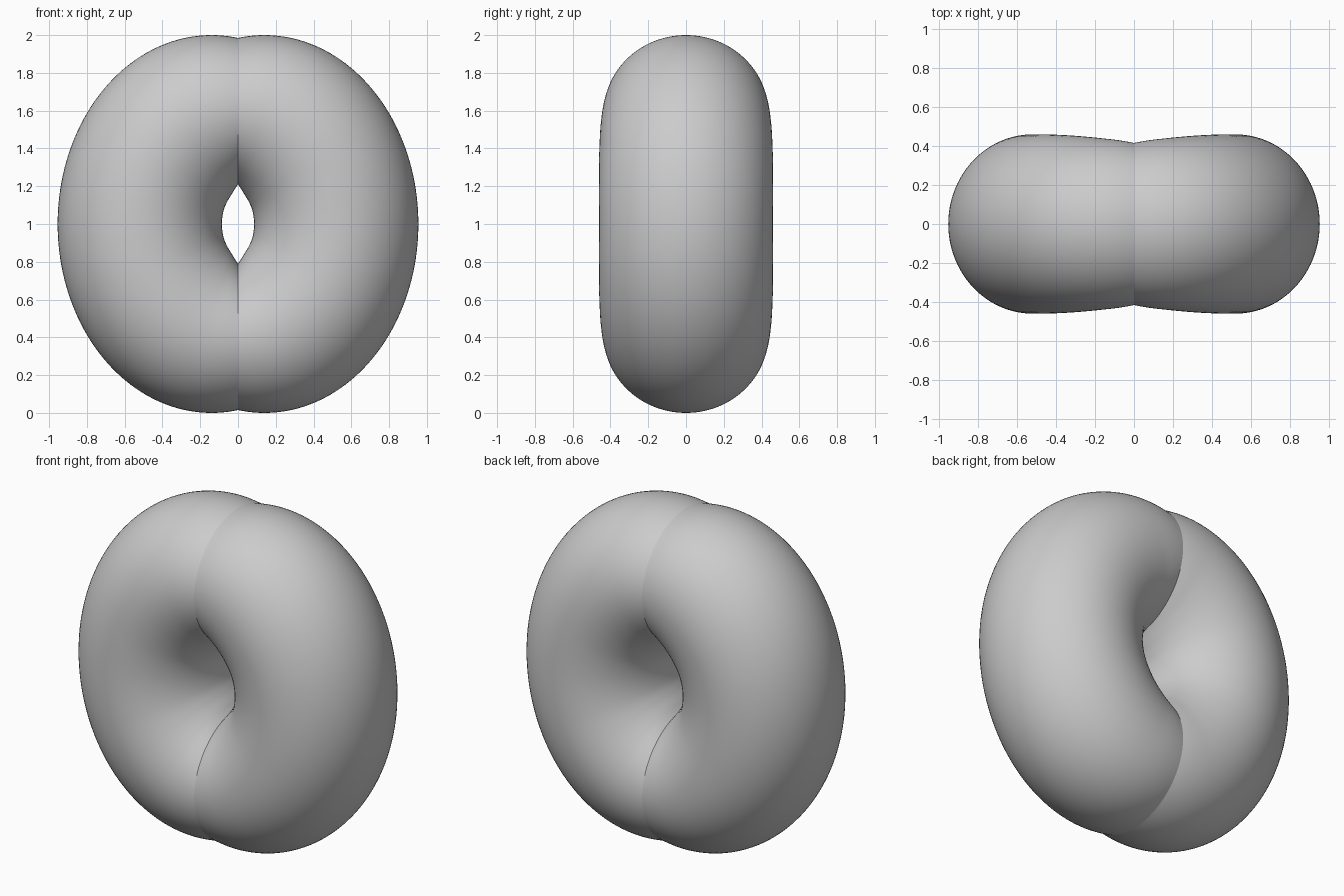
import bpy, bmesh, math

if "Cube" in bpy.data.objects:
    bpy.data.objects.remove(bpy.data.objects["Cube"])

# Upper-half stations: angle on the outer ellipse, inner edge x, inner edge height above centre, half depth
KEYS = [(0, .085, 0, .461), (25, .078, .065, .461), (50, .057, .118, .457),
        (75, .027, .168, .443), (98, -.003, .215, .419), (125, -.075, .31, .36)]
flip = [(-a, x, -z, b) for a, x, z, b in KEYS[:0:-1]]
keys = flip + KEYS
STEPS, SIDES = 12, 96


def catmull(p0, p1, p2, p3, t):
    return [0.5 * (2 * b + (c - a) * t + (2 * a - 5 * b + 4 * c - d) * t * t
                   + (3 * b - a - 3 * c + d) * t ** 3)
            for a, b, c, d in zip(p0, p1, p2, p3)]


# Smoothly interpolated stations along the bent lobe
stations = []
for i in range(len(keys) - 1):
    p0, p3 = keys[max(i - 1, 0)], keys[min(i + 2, len(keys) - 1)]
    for s in range(STEPS):
        stations.append(catmull(p0, keys[i], keys[i + 1], p3, s / STEPS))
stations.append(keys[-1])

# Loft oval sections between the outer and inner edges
bm = bmesh.new()
rings = []
for ang, xi, zi, depth in stations:
    a = math.radians(ang)
    xo, zo = .14 + .815 * math.cos(a), math.sin(a)
    cx, cz, hx, hz = (xo + xi) / 2, (zo + zi) / 2, (xo - xi) / 2, (zo - zi) / 2
    ring = []
    for k in range(SIDES):
        u = 2 * math.pi * k / SIDES
        c = math.cos(u)
        ring.append(bm.verts.new((cx + hx * c, depth * math.sin(u), 1 + cz + hz * c)))
    rings.append(ring)
for r, q in zip(rings, rings[1:]):
    for k in range(SIDES):
        n = (k + 1) % SIDES
        bm.faces.new((r[k], r[n], q[n], q[k]))

# Trim at the centre plane where the two lobes meet
bmesh.ops.bisect_plane(bm, geom=bm.verts[:] + bm.edges[:] + bm.faces[:], dist=1e-5,
                       plane_co=(0, 0, 0), plane_no=(-1, 0, 0), clear_outer=True)
bmesh.ops.recalc_face_normals(bm, faces=bm.faces[:])
if sum(f.normal.dot(f.calc_center_median()) * f.calc_area() for f in bm.faces) < 0:
    bmesh.ops.reverse_faces(bm, faces=bm.faces[:])
mesh = bpy.data.meshes.new("ring_body")
bm.to_mesh(mesh)
bm.free()
body = bpy.data.objects.new("ring_body", mesh)
bpy.context.collection.objects.link(body)

# Mirror the lobe and keep the seam crisp
mirror = body.modifiers.new("Mirror", 'MIRROR')
mirror.use_clip = True
mirror.merge_threshold = 0.0005
bpy.context.view_layer.objects.active = body
body.select_set(True)
bpy.ops.object.modifier_apply(modifier="Mirror")
bpy.ops.object.shade_smooth_by_angle(angle=math.radians(20))
